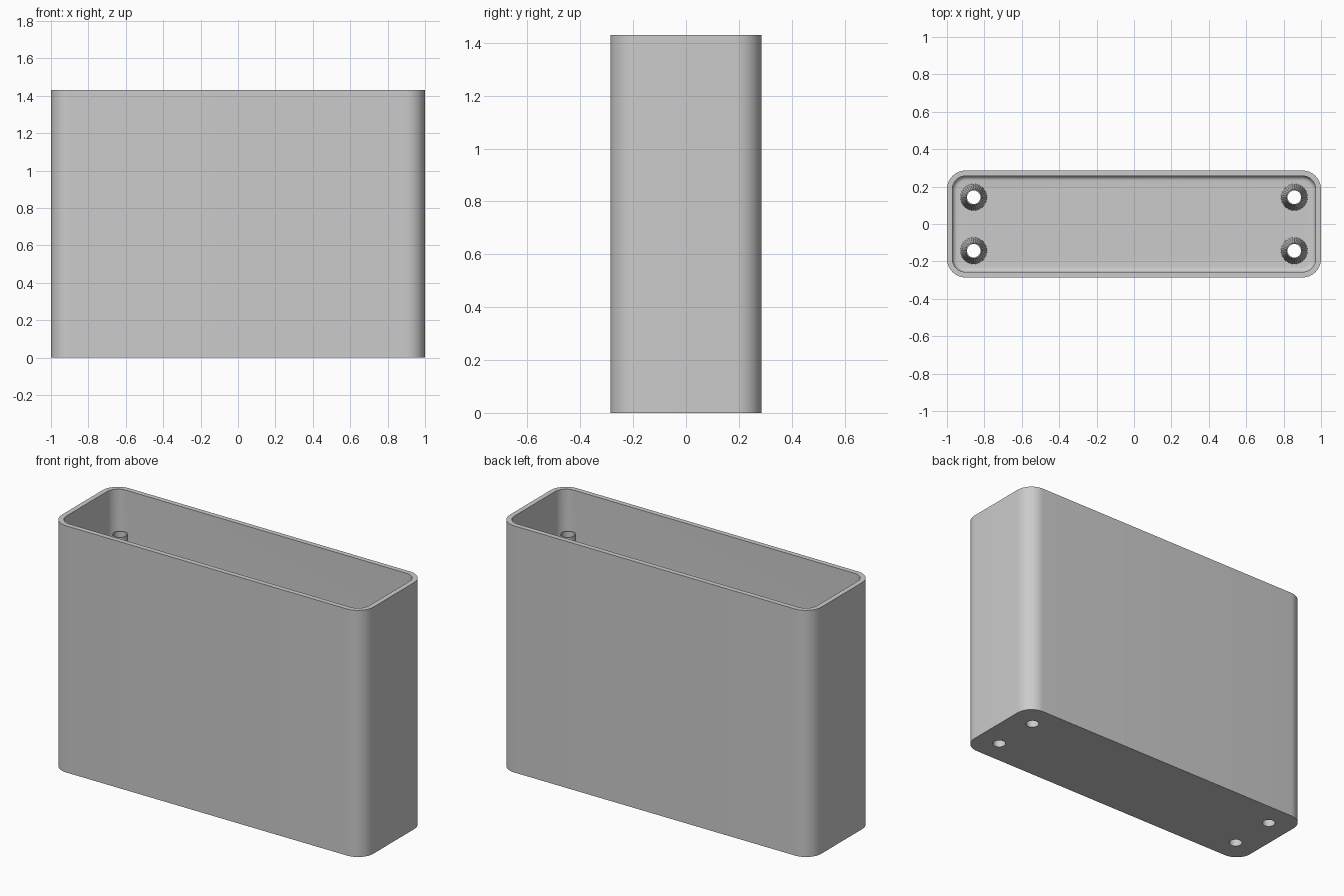
import bpy
import bmesh
from math import sin, cos, pi

old = bpy.data.objects.get("Cube")
if old:
    bpy.data.objects.remove(old, do_unlink=True)

# Main sizes
HALF_X, HALF_Y, HEIGHT = 1.0, 0.286, 1.43
CORNER, WALL, FILLET = 0.1, 0.029, 0.026
HOLE_X, HOLE_Y, HOLE_R = 0.857, 0.143, 0.036
POST_R, POST_TIP_R, POST_TOP = 0.071, 0.042, 1.23

grey = bpy.data.materials.new("mid_grey")
grey.use_nodes = True
colour = (0.6, 0.6, 0.6, 1)
grey.diffuse_color = colour
grey.node_tree.nodes["Principled BSDF"].inputs["Base Color"].default_value = colour


def make_object(name, bm):
    bmesh.ops.recalc_face_normals(bm, faces=bm.faces)
    mesh = bpy.data.meshes.new(name)
    bm.to_mesh(mesh)
    bm.free()
    mesh.materials.append(grey)
    obj = bpy.data.objects.new(name, mesh)
    bpy.context.collection.objects.link(obj)
    return obj


def activate(obj):
    bpy.ops.object.select_all(action="DESELECT")
    obj.select_set(True)
    bpy.context.view_layer.objects.active = obj


def smooth(obj):
    activate(obj)
    bpy.ops.object.shade_smooth_by_angle(angle=pi / 6)


def rounded_loop(bm, inset, z, steps=12):
    """Rounded rectangle, shrunk evenly from the outside outline."""
    radius = CORNER - inset
    verts = []
    for quarter, (sx, sy) in enumerate([(1, 1), (-1, 1), (-1, -1), (1, -1)]):
        for i in range(steps + 1):
            a = (quarter + i / steps) * pi / 2
            verts.append(bm.verts.new((sx * (HALF_X - CORNER) + radius * cos(a),
                                       sy * (HALF_Y - CORNER) + radius * sin(a), z)))
    return verts


def circle_loop(bm, x, y, radius, z, steps=32):
    return [bm.verts.new((x + radius * cos(2 * pi * i / steps),
                          y + radius * sin(2 * pi * i / steps), z))
            for i in range(steps)]


def bridge(bm, loops):
    for a, b in zip(loops, loops[1:]):
        for i in range(len(a)):
            j = (i + 1) % len(a)
            bm.faces.new((a[i], a[j], b[j], b[i]))


# Open-topped shell with a filleted floor
bm = bmesh.new()
loops = [rounded_loop(bm, 0, 0), rounded_loop(bm, 0, HEIGHT),
         rounded_loop(bm, WALL, HEIGHT)]
for i in range(7):
    a = i / 6 * pi / 2
    loops.append(rounded_loop(bm, WALL + FILLET * (1 - cos(a)),
                              WALL + FILLET * (1 - sin(a))))
bridge(bm, loops)
bm.faces.new(loops[0])
bm.faces.new(loops[-1])
shell = make_object("box_shell", bm)

# Bores through the floor
centres = [(sx * HOLE_X, sy * HOLE_Y) for sx in (-1, 1) for sy in (-1, 1)]
bm = bmesh.new()
for x, y in centres:
    ends = [circle_loop(bm, x, y, HOLE_R, z) for z in (-0.1, 0.1)]
    bridge(bm, ends)
    for end in ends:
        bm.faces.new(end)
cutter = make_object("bore_cutter", bm)
cutter.hide_render = True
cut = shell.modifiers.new("bores", "BOOLEAN")
cut.operation = "DIFFERENCE"
cut.solver = "EXACT"
cut.object = cutter
activate(shell)
bpy.ops.object.modifier_apply(modifier=cut.name)
bpy.data.objects.remove(cutter, do_unlink=True)
smooth(shell)

# Hollow tapered posts around the bores
for (x, y), place in zip(centres, ("front_right", "back_right", "front_left", "back_left")):
    bm = bmesh.new()
    profile = [(HOLE_R, WALL), (POST_R, WALL), (POST_TIP_R, POST_TOP), (HOLE_R, POST_TOP)]
    rings = [circle_loop(bm, x, y, r, z) for r, z in profile]
    bridge(bm, rings + rings[:1])
    smooth(make_object("screw_post_" + place, bm))
